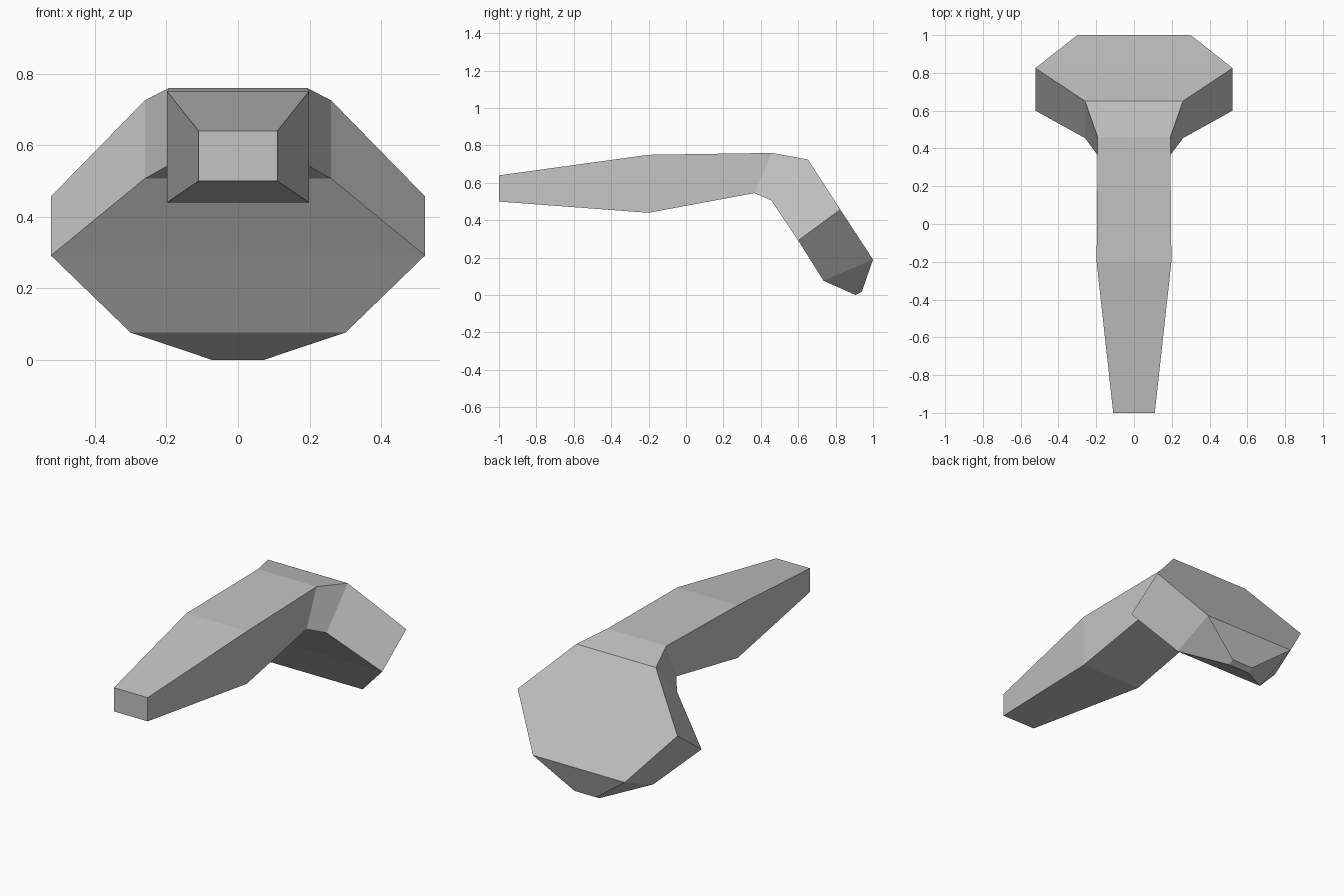
import bpy
import bmesh

cube = bpy.data.objects.get("Cube")
if cube:
    bpy.data.objects.remove(cube, do_unlink=True)


def flat_material(name, value):
    mat = bpy.data.materials.new(name)
    mat.use_nodes = True
    colour = (value, value, value, 1)
    mat.diffuse_color = colour
    mat.node_tree.nodes["Principled BSDF"].inputs["Base Color"].default_value = colour
    return mat


# Four-sided sections: half width, upper edge (y, z), lower edge (y, z)
sections = [
    (0.11, (-1.0, 0.64), (-1.0, 0.50)),      # handle end
    (0.198, (-0.2, 0.75), (-0.2, 0.44)),     # thickest part of the handle
    (0.192, (0.46, 0.76), (0.365, 0.545)),   # neck
    (0.26, (0.652, 0.725), (0.455, 0.507)),  # top of the head
    (0.522, (0.825, 0.457), (0.60, 0.292)),  # widest part of the head
    (0.30, (1.0, 0.19), (0.735, 0.077)),     # lower corners of the head
    (0.07, (0.94, 0.018), (0.907, 0.0)),     # narrow tip
]

bm = bmesh.new()
rings = []
for w, (uy, uz), (ly, lz) in sections:
    corners = [(-w, uy, uz), (w, uy, uz), (w, ly, lz), (-w, ly, lz)]
    rings.append([bm.verts.new(c) for c in corners])

# Skin between the sections, then close both ends
for a, b in zip(rings, rings[1:]):
    for i in range(4):
        j = (i + 1) % 4
        bm.faces.new((a[i], a[j], b[j], b[i]))
bm.faces.new(rings[0])
bm.faces.new(rings[-1])

# Join the flat halves of the head's two large faces
bmesh.ops.dissolve_limit(bm, angle_limit=0.04, verts=bm.verts[:], edges=bm.edges[:])
bmesh.ops.recalc_face_normals(bm, faces=bm.faces[:])

mesh = bpy.data.meshes.new("handle_and_head")
bm.to_mesh(mesh)
bm.free()
mesh.materials.append(flat_material("light grey", 0.55))
body = bpy.data.objects.new("handle_and_head", mesh)
bpy.context.collection.objects.link(body)
